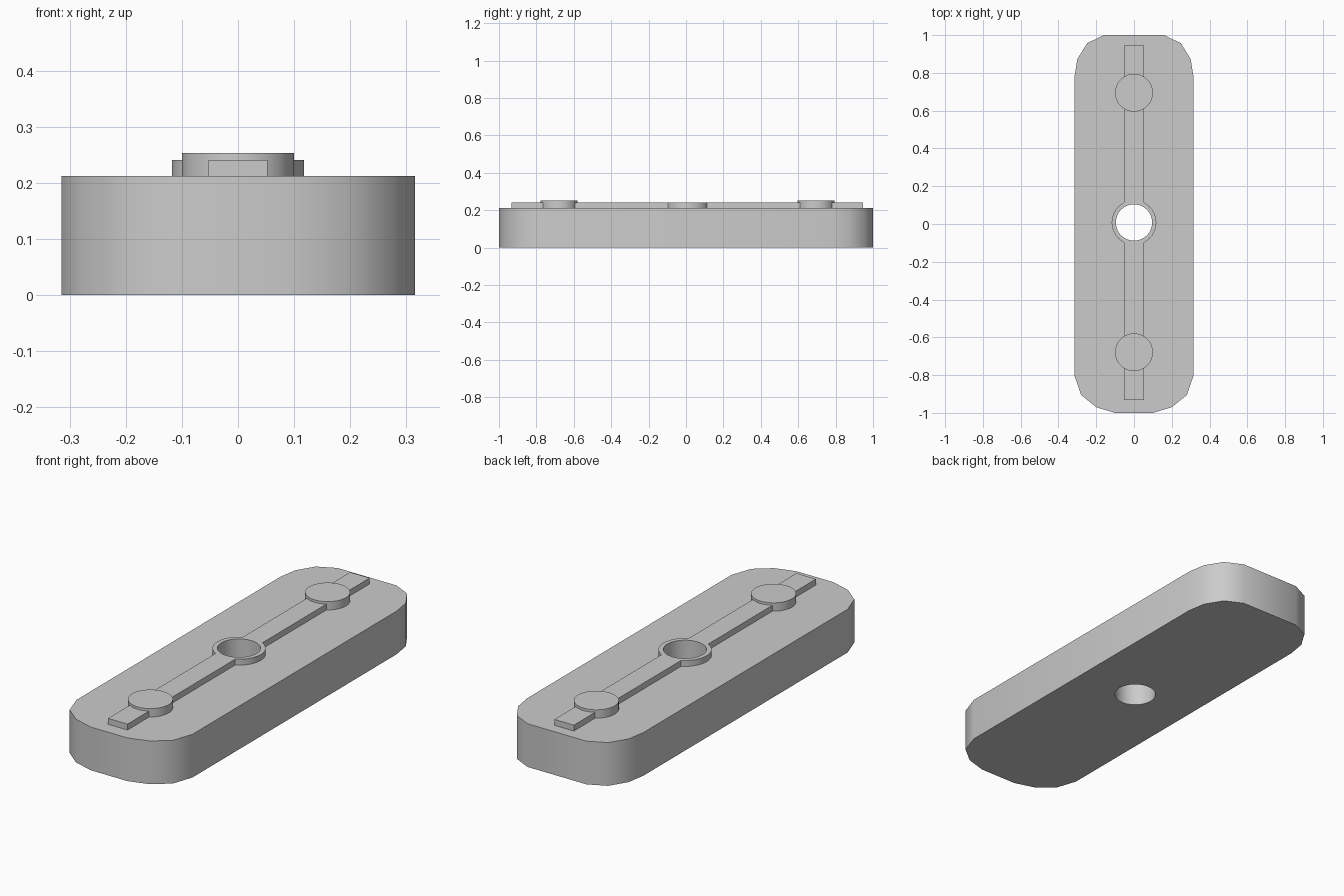
import bpy
import bmesh
import math

cube = bpy.data.objects.get("Cube")
if cube:
    bpy.data.objects.remove(cube, do_unlink=True)

BASE_TOP, RAIL_TOP, PEG_TOP = 0.212, 0.241, 0.253
MID_Y = 0.008

grey = bpy.data.materials.new("plain grey")
grey.use_nodes = True
grey.diffuse_color = (0.6, 0.6, 0.6, 1)
grey.node_tree.nodes["Principled BSDF"].inputs["Base Color"].default_value = grey.diffuse_color


def prism(name, outline, low, high):
    """Extrude a closed outline from one height to another."""
    bm = bmesh.new()
    face = bm.faces.new([bm.verts.new((x, y, low)) for x, y in outline])
    up = bmesh.ops.extrude_face_region(bm, geom=[face])["geom"]
    bmesh.ops.translate(bm, vec=(0, 0, high - low),
                        verts=[v for v in up if isinstance(v, bmesh.types.BMVert)])
    bmesh.ops.recalc_face_normals(bm, faces=bm.faces)
    mesh = bpy.data.meshes.new(name)
    bm.to_mesh(mesh)
    bm.free()
    mesh.materials.append(grey)
    obj = bpy.data.objects.new(name, mesh)
    bpy.context.collection.objects.link(obj)
    return obj


def circle(radius, y, sides=64):
    steps = [math.tau * i / sides for i in range(sides)]
    return [(radius * math.cos(a), y + radius * math.sin(a)) for a in steps]


def select(obj):
    bpy.ops.object.select_all(action="DESELECT")
    obj.select_set(True)
    bpy.context.view_layer.objects.active = obj


def combine(obj, tool, operation):
    """Apply a boolean and discard its tool."""
    mod = obj.modifiers.new(operation.lower(), "BOOLEAN")
    mod.operation, mod.object, mod.solver = operation, tool, "EXACT"
    select(obj)
    bpy.ops.object.modifier_apply(modifier=mod.name)
    bpy.data.objects.remove(tool, do_unlink=True)


def drill(obj):
    combine(obj, prism("hole_cutter", circle(0.096, MID_Y), -0.1, 0.4), "DIFFERENCE")


# Body: mirrored outline with rounded ends, drilled through the middle
half = [(0.10, -1.0), (0.20, -0.97), (0.28, -0.905), (0.315, -0.803),
        (0.315, 0.78), (0.30, 0.873), (0.248, 0.957), (0.16, 1.0)]
body = prism("body", half + [(-x, y) for x, y in reversed(half)], 0, BASE_TOP)
drill(body)

# Raised rail merged with the ring around the hole
rail = prism("rail_and_ring", [(-0.053, -0.932), (0.053, -0.932), (0.053, 0.945), (-0.053, 0.945)],
             BASE_TOP, RAIL_TOP)
combine(rail, prism("ring", circle(0.118, MID_Y), BASE_TOP, RAIL_TOP), "UNION")
drill(rail)

# Round pegs on the rail
pegs = [prism(name, circle(0.1, MID_Y + side * 0.687), BASE_TOP, PEG_TOP)
        for name, side in (("front_peg", -1), ("back_peg", 1))]

for part in [body, rail] + pegs:
    select(part)
    bpy.ops.object.shade_smooth_by_angle(angle=math.radians(40))
